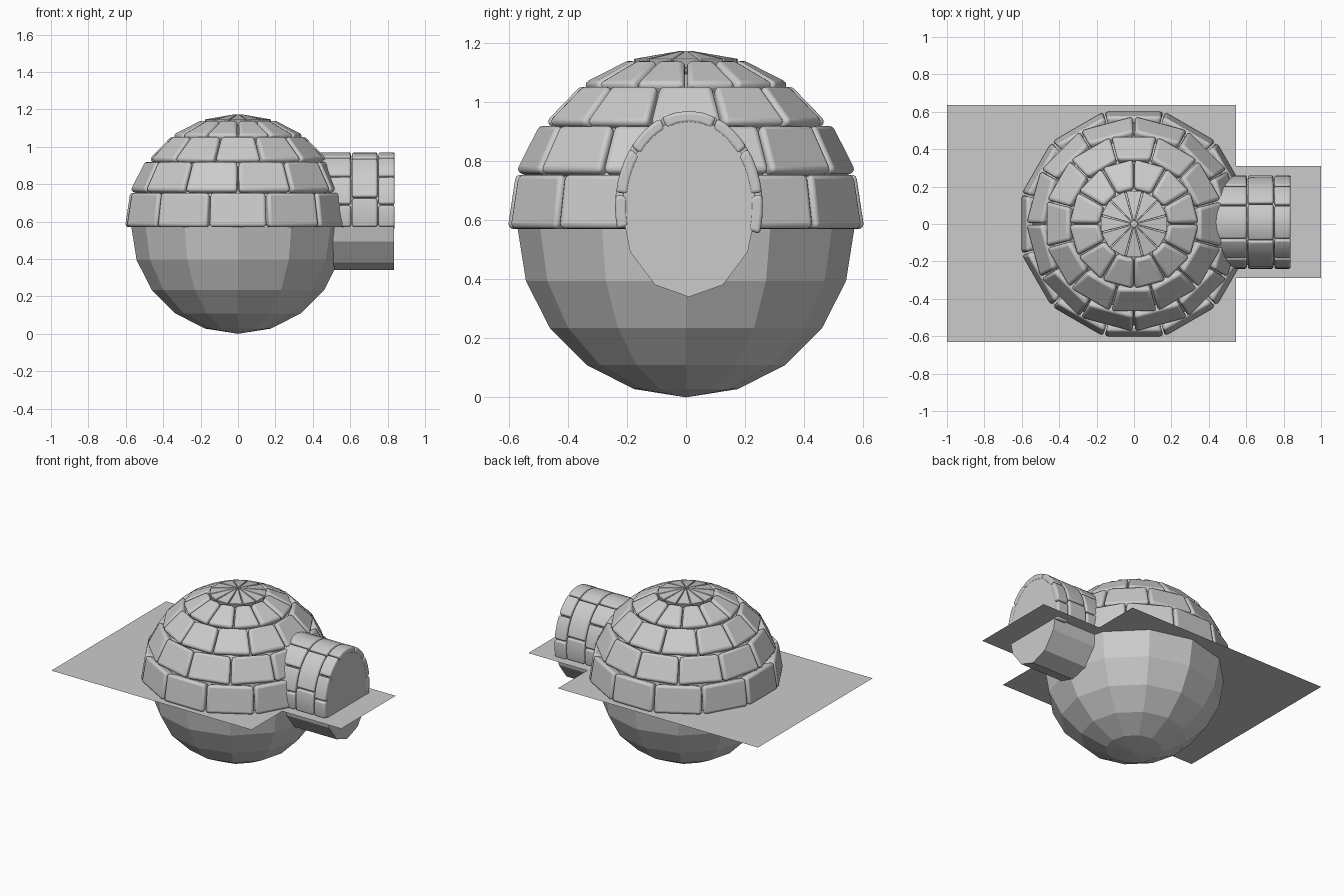
import bpy, bmesh
from math import sin, cos, radians
from mathutils import Vector

if "Cube" in bpy.data.objects:
    bpy.data.objects.remove(bpy.data.objects["Cube"])

R = 0.57            # dome radius, also ground level
SEG, STEP = 12, 18  # sphere segments, ring angle in degrees


def make(name, bm, bevel=0.0):
    bmesh.ops.remove_doubles(bm, verts=bm.verts[:], dist=1e-5)
    bmesh.ops.recalc_face_normals(bm, faces=bm.faces[:])
    me = bpy.data.meshes.new(name)
    bm.to_mesh(me)
    bm.free()
    ob = bpy.data.objects.new(name, me)
    bpy.context.collection.objects.link(ob)
    if bevel:
        m = ob.modifiers.new("bevel", 'BEVEL')
        m.width, m.segments, m.limit_method = bevel, 3, 'ANGLE'
        m.angle_limit = radians(40)
        bpy.context.view_layer.objects.active = ob
        ob.select_set(True)
        bpy.ops.object.shade_smooth_by_angle(angle=radians(40))
        ob.select_set(False)
    return ob


def loft(bm, loops):
    """Closed solid through equal-length closed loops of points."""
    rows = [[bm.verts.new(p) for p in l] for l in loops]
    n = len(rows[0])
    for a, b in zip(rows, rows[1:]):
        for i in range(n):
            j = (i + 1) % n
            bm.faces.new((a[i], a[j], b[j], b[i]))
    bm.faces.new(rows[0])
    bm.faces.new(rows[-1])


def on_sphere(az, el, r):
    a, e = radians(az), radians(el)
    return Vector((r * cos(e) * cos(a), r * cos(e) * sin(a), R + r * sin(e)))


# Inner faceted sphere
bm = bmesh.new()
bmesh.ops.create_uvsphere(bm, u_segments=SEG, v_segments=10, radius=R)
bmesh.ops.translate(bm, verts=bm.verts[:], vec=(0, 0, R))
make("inner_sphere", bm)

# Dome block courses, alternately staggered
W = 360 / SEG
for row, scale in enumerate((1.095, 1.075, 1.07, 1.065, 1.06)):
    bm = bmesh.new()
    lo, hi = row * STEP + (0.4 if row else 0), (row + 1) * STEP - 0.4
    off = W / 2 if row % 2 == 0 else 0
    for k in range(SEG):
        gap = 0.4 / cos(radians(lo))
        a0, a1 = off + k * W + gap, off + (k + 1) * W - gap
        if row == 4:
            hi = 88.5
            a = [(a0, lo), (a1, lo), (a1 - 2, hi), (a0 + 2, hi)]
        else:
            a = [(a0, lo), (a1, lo), (a1, hi), (a0, hi)]
        loft(bm, [[on_sphere(az, el, R * s) for az, el in a] for s in (0.96, scale)])
    make(f"dome_course_{row + 1}", bm, 0.009 if row == 4 else 0.02)

# Tunnel core: twelve-sided oval prism with closed end
CY, CZ, HW, HH = 0.01, 0.645, 0.23, 0.305


def oval(x, deg, grow=0.0):
    a = radians(deg)
    return Vector((x, CY + (HW + grow) * sin(a), CZ + (HH + grow) * cos(a)))


bm = bmesh.new()
loft(bm, [[oval(x, k * 30) for k in range(12)] for x in (0.3, 0.835)])
make("tunnel_core", bm)

# Tunnel block rings, curved blocks over the upper part of the oval
rings = [(0.42, 0.603, (-104, -82, -52, -22, 22, 52, 82, 104)),
         (0.609, 0.745, (-104, -75, -24, 24, 75, 104)),
         (0.751, 0.838, (-104, -82, -52, -22, 22, 52, 82, 107))]
for n, (x0, x1, cuts) in enumerate(rings):
    bm = bmesh.new()
    for d0, d1 in zip(cuts, cuts[1:]):
        d0, d1 = d0 + 0.7, d1 - 0.7
        loops = []
        for i in range(5):
            d = d0 + (d1 - d0) * i / 4
            loops.append([oval(x0, d, -0.02), oval(x1, d, -0.02),
                          oval(x1, d, 0.02), oval(x0, d, 0.02)])
        loft(bm, loops)
    make(f"tunnel_ring_{n + 1}", bm, 0.011)

# Flat snow sheet, wide under the dome and narrow under the tunnel
bm = bmesh.new()
outline = [(-1, -0.63), (0.545, -0.63), (0.545, -0.29), (1, -0.29),
           (1, 0.31), (0.545, 0.31), (0.545, 0.635), (-1, 0.635)]
v = [bm.verts.new((x, y, R)) for x, y in outline]
inner = bm.verts
bm.faces.new((v[0], v[1], v[2], v[5], v[6], v[7]))
bm.faces.new((v[2], v[3], v[4], v[5]))
make("snow_sheet", bm)
